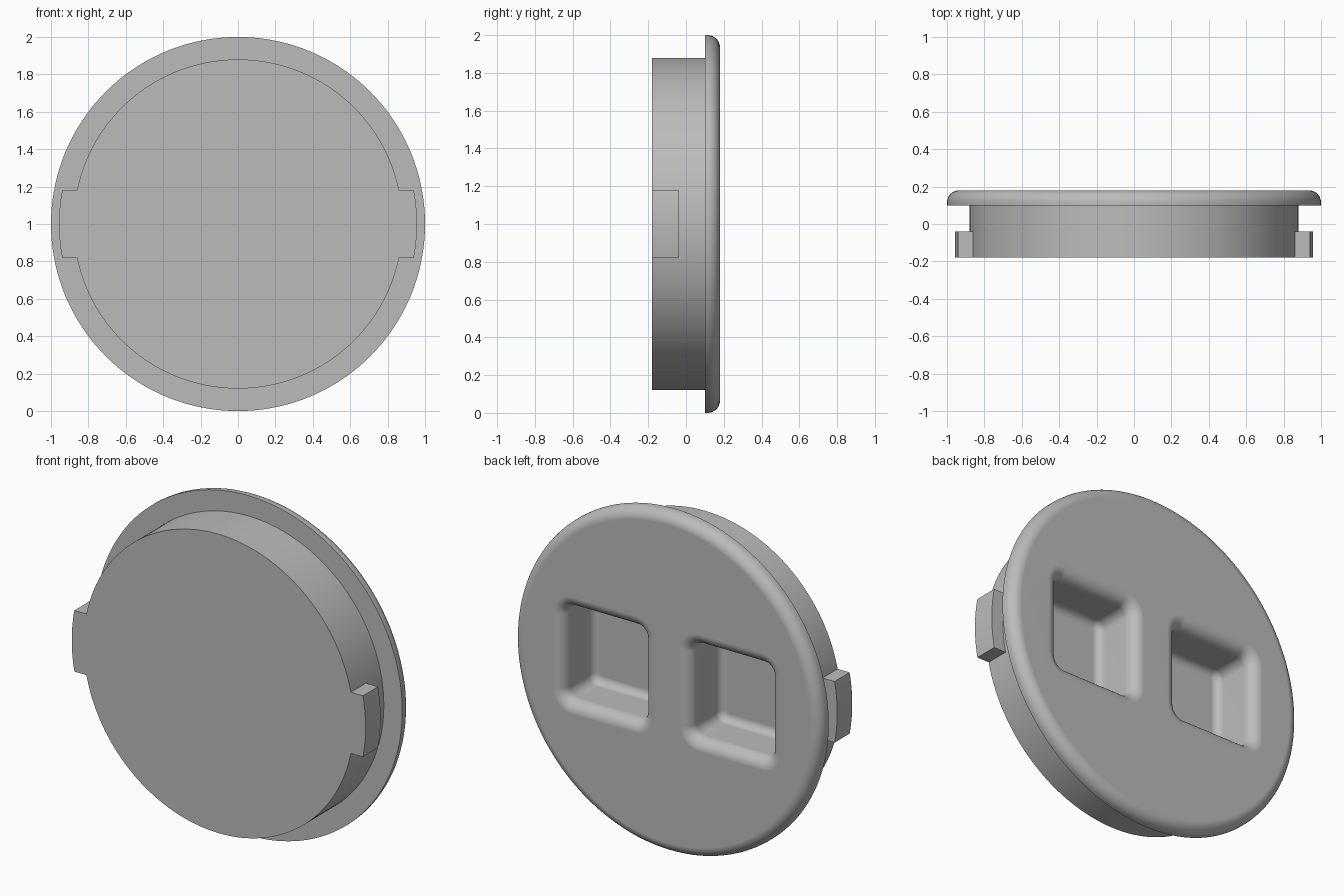
import bpy, bmesh
from math import sin, cos, pi, asin, radians

cube = bpy.data.objects.get("Cube")
if cube:
    bpy.data.objects.remove(cube, do_unlink=True)

grey = bpy.data.materials.new("plain grey")
grey.use_nodes = True
COLOUR = (0.5, 0.5, 0.5, 1)
grey.diffuse_color = COLOUR
grey.node_tree.nodes["Principled BSDF"].inputs["Base Color"].default_value = COLOUR

MID = 1.0                       # height of the disc's axis
FRONT, STEP, BACK = -0.18, 0.10, 0.18
RIM, BODY, TAB = 1.0, 0.88, 0.957


def loft(name, loops):
    """Skin a stack of equal-length loops and cap both ends."""
    bm = bmesh.new()
    rings = [[bm.verts.new(p) for p in loop] for loop in loops]
    n = len(rings[0])
    for a, b in zip(rings, rings[1:]):
        for i in range(n):
            j = (i + 1) % n
            bm.faces.new((a[i], a[j], b[j], b[i]))
    bm.faces.new(rings[0])
    bm.faces.new(rings[-1])
    bmesh.ops.recalc_face_normals(bm, faces=bm.faces)
    mesh = bpy.data.meshes.new(name)
    bm.to_mesh(mesh)
    bm.free()
    mesh.materials.append(grey)
    obj = bpy.data.objects.new(name, mesh)
    bpy.context.collection.objects.link(obj)
    return obj


def circle(r, y, n=144):
    return [(r * cos(2 * pi * i / n), y, MID + r * sin(2 * pi * i / n)) for i in range(n)]


def rounded_rect(cx, hw, hh, r, y, steps=8):
    pts = []
    for k, (sx, sz) in enumerate(((1, 1), (-1, 1), (-1, -1), (1, -1))):
        for i in range(steps + 1):
            a = pi / 2 * (k + i / steps)
            pts.append((cx + sx * (hw - r) + r * cos(a), y,
                        MID + sz * (hh - r) + r * sin(a)))
    return pts


def combine(target, tool, operation):
    mod = target.modifiers.new(operation.title(), 'BOOLEAN')
    mod.operation, mod.solver, mod.object = operation, 'EXACT', tool
    bpy.context.view_layer.objects.active = target
    bpy.ops.object.modifier_apply(modifier=mod.name)
    bpy.data.objects.remove(tool, do_unlink=True)


# Stepped disc: plug body, then a wider flange with a rounded back edge
ROUND = 0.065
profile = [(BODY, FRONT), (BODY, STEP), (RIM, STEP)]
for i in range(9):
    a = pi / 2 * i / 8
    profile.append((RIM - ROUND + ROUND * cos(a), BACK - ROUND + ROUND * sin(a)))
cap = loft("plug_cap", [circle(r, y) for r, y in profile])

# Locking tabs on both sides, with outer ends concentric with the body
HALF = 0.18
sweep = asin(HALF / TAB)
for side in (1, -1):
    arc = [sweep * (i / 6 - 1) for i in range(13)]
    outline = [(side * TAB * cos(a), TAB * sin(a)) for a in arc]
    outline += [(side * 0.8, HALF), (side * 0.8, -HALF)]
    tab = loft("locking_tab", [[(x, y, MID + z) for x, z in outline]
                               for y in (FRONT, -0.04)])
    combine(cap, tab, 'UNION')

# Two finger pockets in the back, rounded at the mouth and at the floor
MOUTH, FLOOR, DEPTH = 0.07, 0.045, 0.285
steps = [(MOUTH, BACK + 0.1)]
for i in range(9):
    a = pi / 2 * i / 8
    steps.append((MOUTH * (1 - sin(a)), BACK - MOUTH * (1 - cos(a))))
for i in range(7):
    a = pi / 2 * i / 6
    steps.append((-FLOOR * (1 - cos(a)), BACK - DEPTH + FLOOR * (1 - sin(a))))
for side in (1, -1):
    cutter = loft("pocket_cutter", [
        rounded_rect(side * 0.413, 0.26 + grow, 0.275 + grow, 0.055 + grow, y)
        for grow, y in steps])
    cutter.hide_render = True
    combine(cap, cutter, 'DIFFERENCE')

# Smooth curves, crisp edges, flat large faces
bpy.ops.object.select_all(action='DESELECT')
cap.select_set(True)
bpy.context.view_layer.objects.active = cap
bpy.ops.object.shade_smooth_by_angle(angle=radians(30))
weighted = cap.modifiers.new("Weighted Normals", 'WEIGHTED_NORMAL')
weighted.keep_sharp = True
